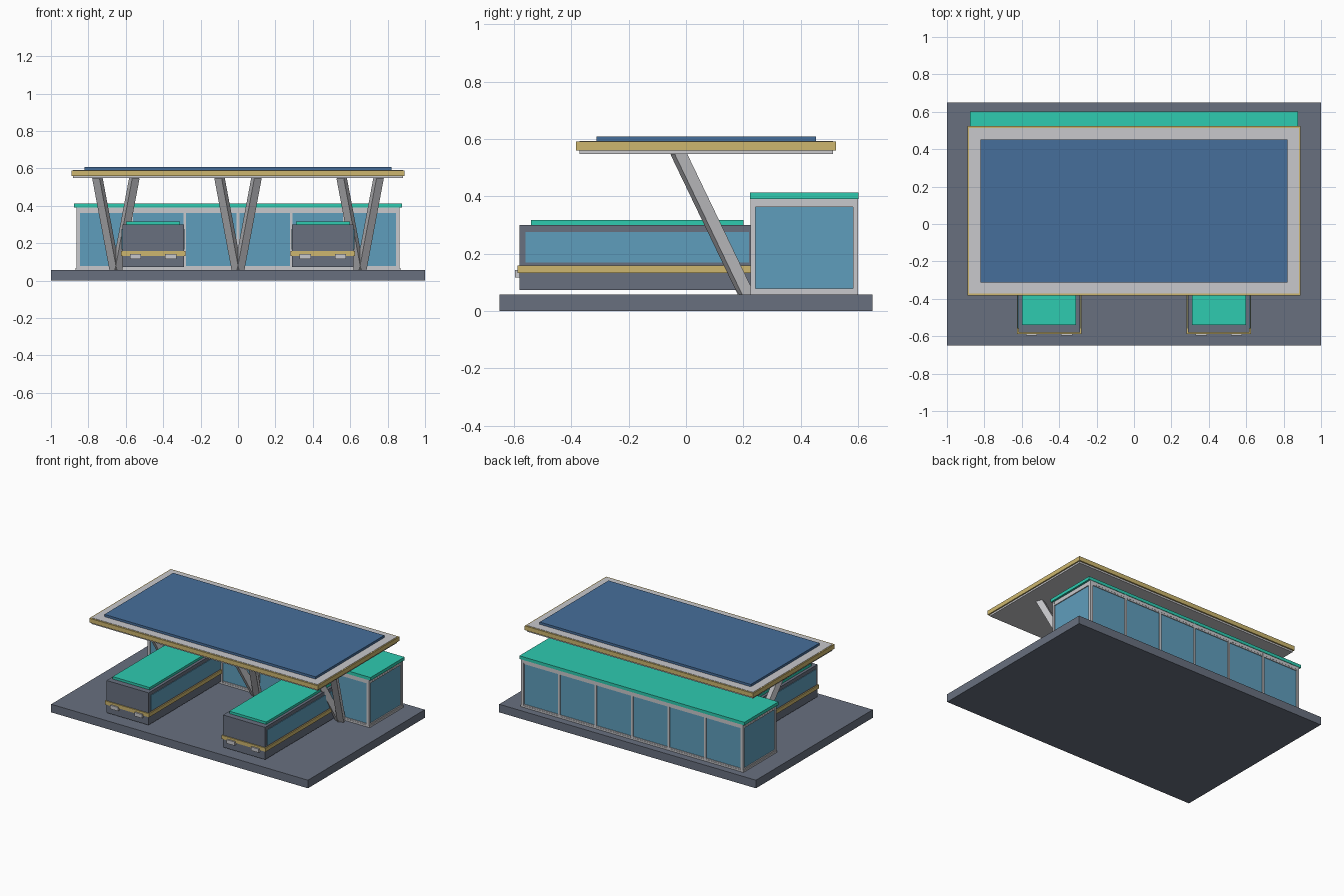
import bpy
from mathutils import Vector

cube = bpy.data.objects.get("Cube")
if cube:
    bpy.data.objects.remove(cube, do_unlink=True)


def material(name, rgb):
    """Flat material from display colour, stored as linear values."""
    linear = [((c / 255 + 0.055) / 1.055) ** 2.4 for c in rgb] + [1]
    mat = bpy.data.materials.new(name)
    mat.use_nodes = True
    mat.diffuse_color = linear
    mat.node_tree.nodes["Principled BSDF"].inputs["Base Color"].default_value = linear
    return mat


slate = material("slate grey", (104, 112, 127))
pale = material("pale grey", (200, 200, 204))
gold = material("gold", (205, 182, 110))
green = material("sea green", (46, 203, 176))
glass = material("glass blue", (95, 158, 188))
solar = material("solar blue", (70, 110, 155))


def box(name, x, y, z, mat):
    """Box from (min, max) ranges on each axis."""
    bpy.ops.mesh.primitive_cube_add(size=1, location=[sum(r) / 2 for r in (x, y, z)])
    obj = bpy.context.object
    obj.name = name
    obj.scale = [r[1] - r[0] for r in (x, y, z)]
    obj.data.materials.append(mat)
    return obj


def span(centre, half):
    return (centre - half, centre + half)


def beam(name, start, end, width, mat):
    """Square beam between two points."""
    start, end = Vector(start), Vector(end)
    axis = end - start
    bpy.ops.mesh.primitive_cube_add(size=1, location=(start + end) / 2,
                                    rotation=axis.to_track_quat('Z', 'Y').to_euler())
    obj = bpy.context.object
    obj.name = name
    obj.scale = (width, width, axis.length)
    obj.data.materials.append(mat)


# Ground slab
GROUND = 0.057
box("ground_slab", span(0, 1), span(0, 0.65), (0, GROUND), slate)

# Canopy with gold edge and solar panel
box("canopy_panel", span(0, 0.881), (-0.372, 0.513), (0.548, 0.592), pale)
box("canopy_edge", span(0, 0.89), (-0.383, 0.523), (0.56, 0.59), gold)
box("solar_panel", span(0, 0.822), (-0.312, 0.453), (0.59, 0.608), solar)

# Leaning V supports
for i, x in enumerate((-0.653, 0, 0.653)):
    for side in (-1, 1):
        beam(f"support_leg_{i}_{side}", (x + side * 0.004, 0.216, 0.045),
             (x + side * 0.1, -0.029, 0.555), 0.042, pale)

# Glazed hall
FRONT, BACK = 0.226, 0.599
box("hall_glass", span(0, 0.857), (FRONT + 0.006, BACK - 0.006), (GROUND, 0.385), glass)
box("hall_sill", span(0, 0.868), (FRONT - 0.001, BACK + 0.001), (GROUND, 0.069), pale)
box("hall_top_beam", span(0, 0.862), (FRONT, BACK), (0.371, 0.391), pale)
box("hall_roof", span(0, 0.876), (0.223, 0.602), (0.391, 0.413), green)

# Hall posts on the front and back
PANEL = 0.2865
for i in range(-3, 4):
    half = 0.009 if abs(i) == 3 else 0.007
    x = i * (PANEL - 0.002)
    for label, y in (("front", FRONT + 0.007), ("back", BACK - 0.007)):
        box(f"hall_post_{label}_{i}", span(x, half), span(y, 0.008), (GROUND, 0.391), pale)

# Thin rails above and below the panes
for z in (0.073, 0.367):
    for side in (-1, 1):
        box("hall_end_rail", span(side * 0.859, 0.004), (0.24, 0.585), span(z, 0.005), pale)
    for y in (FRONT + 0.005, BACK - 0.005):
        box("hall_long_rail", span(0, 0.855), span(y, 0.004), span(z, 0.005), pale)

# End posts
for side in (-1, 1):
    for y in (FRONT + 0.008, BACK - 0.008):
        box("hall_corner_post", span(side * 0.857, 0.007), span(y, 0.008), (GROUND, 0.391), pale)

# Two parked buses
for label, x in (("right", -0.454), ("left", 0.454)):
    box(f"bus_body_{label}", span(x, 0.164), (-0.58, 0.24), (0.073, 0.3), slate)
    box(f"bus_roof_{label}", span(x, 0.144), (-0.54, 0.2), (0.3, 0.317), green)
    box(f"bus_stripe_{label}", span(x, 0.172), (-0.587, 0.246), (0.132, 0.158), gold)
    for side in (-1, 1):
        box(f"bus_window_{label}", span(x + side * 0.165, 0.003), (-0.56, 0.22),
            (0.168, 0.275), glass)
        box(f"bus_lamp_{label}", span(x + side * 0.094, 0.03), (-0.597, -0.57),
            (0.117, 0.143), pale)
